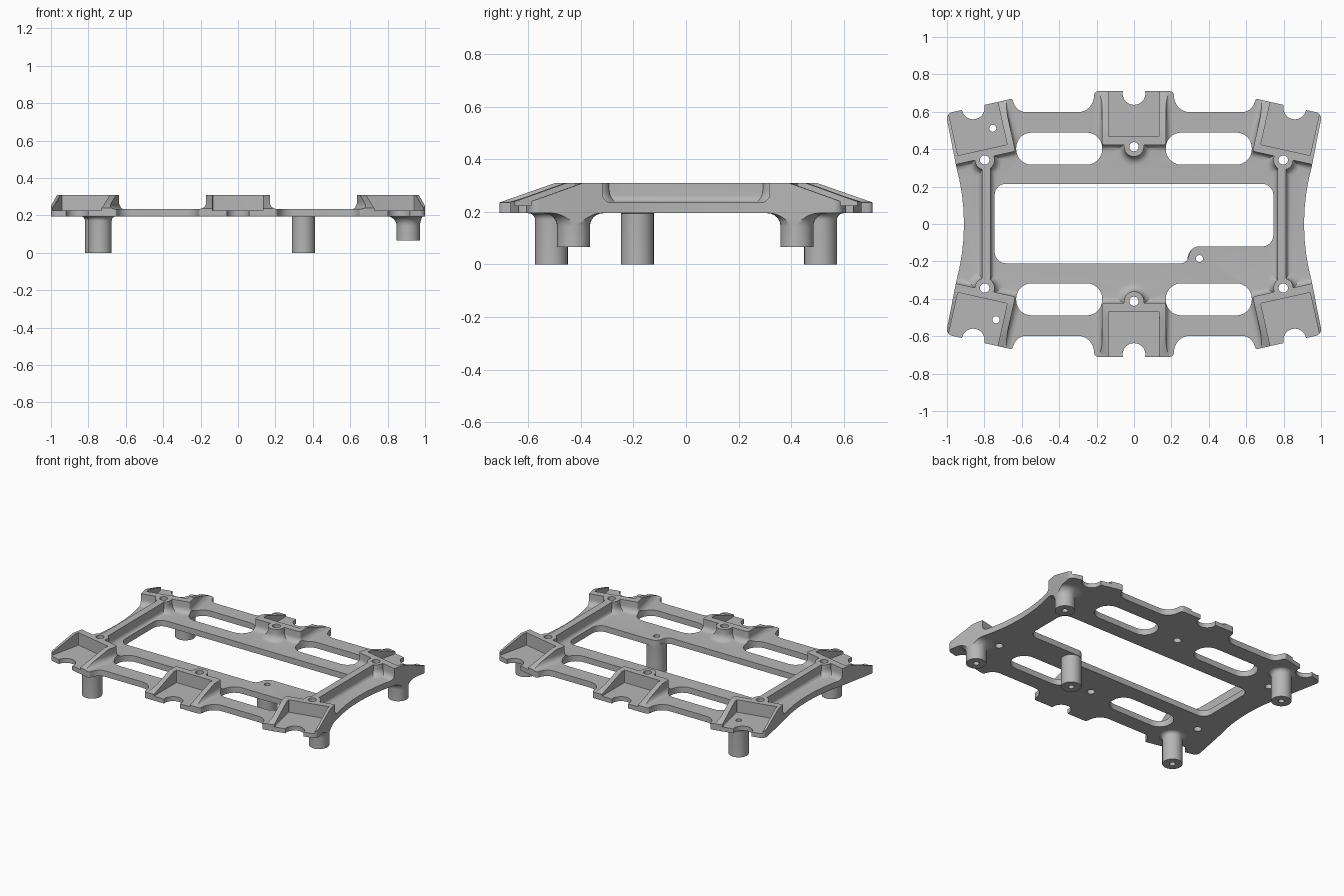
import bpy, bmesh, math
from mathutils import Vector, Matrix

old = bpy.data.objects.get("Cube")
if old:
    bpy.data.objects.remove(old, do_unlink=True)

BOTTOM, TOP, RIM = 0.195, 0.235, 0.31

metal = bpy.data.materials.new("plain_grey")
metal.use_nodes = True
GREY = (0.47, 0.47, 0.47, 1)
metal.diffuse_color = GREY
metal.node_tree.nodes["Principled BSDF"].inputs["Base Color"].default_value = GREY


def loft(name, rings, matrix=Matrix()):
    """Closed solid through matching rings of 3D points."""
    bm = bmesh.new()
    loops = [[bm.verts.new(p) for p in ring] for ring in rings]
    n = len(loops[0])
    for a, b in zip(loops, loops[1:]):
        for i in range(n):
            j = (i + 1) % n
            bm.faces.new((a[i], a[j], b[j], b[i]))
    bm.faces.new(loops[0])
    bm.faces.new(loops[-1])
    bm.transform(matrix)
    bmesh.ops.recalc_face_normals(bm, faces=bm.faces)
    mesh = bpy.data.meshes.new(name)
    bm.to_mesh(mesh)
    bm.free()
    mesh.materials.append(metal)
    ob = bpy.data.objects.new(name, mesh)
    bpy.context.collection.objects.link(ob)
    return ob


def prism(name, pts, z0, z1, matrix=Matrix()):
    return loft(name, [[(x, y, z) for x, y in pts] for z in (z0, z1)], matrix)


def rounded(corners, n=7):
    """Polygon of (x, y, radius) corners with the corners rounded."""
    out = []
    for i, (x, y, r) in enumerate(corners):
        p = Vector((x, y))
        if r == 0:
            out.append(p)
            continue
        a = (Vector(corners[i - 1][:2]) - p).normalized()
        b = (Vector(corners[(i + 1) % len(corners)][:2]) - p).normalized()
        theta = a.angle(b)
        c = p + (a + b).normalized() * r / math.sin(theta / 2)
        d, phi = r / math.tan(theta / 2), math.pi - theta
        s, e = p + a * d - c, p + b * d - c
        for k in range(n + 1):
            t = k / n
            out.append(c + (s * math.sin((1 - t) * phi) + e * math.sin(t * phi)) / math.sin(phi))
    return out


def box_ring(x0, x1, y0, y1, r):
    return rounded([(x0, y0, r), (x1, y0, r), (x1, y1, r), (x0, y1, r)])


def circle(x, y, r, n=32):
    return [(x + r * math.cos(math.tau * i / n), y + r * math.sin(math.tau * i / n)) for i in range(n)]


def flared(name, ring_at, base, end, root, fillet, matrix=Matrix()):
    """Solid from base to end whose foot spreads in a concave fillet."""
    s = 1 if end > base else -1
    steps = [(fillet, root)]
    for k in range(7):
        t = math.pi / 2 * k / 6
        steps.append((fillet * (1 - math.sin(t)), base + s * fillet * (1 - math.cos(t))))
    steps.append((0, end))
    return loft(name, [[(x, y, z) for x, y in ring_at(o)] for o, z in steps], matrix)


def boolean(target, tool, op, keep=False):
    mod = target.modifiers.new(op, 'BOOLEAN')
    mod.operation, mod.solver, mod.object = op, 'EXACT', tool
    bpy.context.view_layer.objects.active = target
    bpy.ops.object.modifier_apply(modifier=mod.name)
    if not keep:
        bpy.data.objects.remove(tool, do_unlink=True)


# Outer outline, one quarter mirrored to all four
quarter = [(0.21, 0.71, 0.02), (0.225, 0.598, 0.085), (0.625, 0.598, 0.07), (0.652, 0.67, 0.01),
           (1.006, 0.59, 0.035)]
quarter += [(0.909 + 0.042 * (y / 0.31) ** 2, y, 0) for y in (0.31, 0.24, 0.16, 0.08)]
half = quarter + [(0.909, 0, 0)] + [(x, -y, r) for x, y, r in reversed(quarter)]
outline = rounded(half + [(-x, y, r) for x, y, r in reversed(half)])
envelope = prism("outline_cutter", outline, -0.2, 0.6)
envelope.hide_render = True

frame = prism("mounting_frame", box_ring(-1.2, 1.2, -1, 1, 0.1), BOTTOM, TOP)

# Open pockets: three along the back, three along the front
pockets = []
for turn in (0, math.pi):
    for x, y, angle in ((0, 0.468, 0), (-0.81, 0.396, 12.5), (0.81, 0.396, -12.5)):
        pockets.append(Matrix.Rotation(turn, 4, 'Z') @ Matrix.Translation((x, y, 0))
                       @ Matrix.Rotation(math.radians(angle), 4, 'Z'))
for m in pockets:
    boolean(frame, flared("block", lambda o: box_ring(-0.17 - o, 0.17 + o, -0.045 - o, 0.45, 0.012 + o),
                          TOP, RIM, 0.215, 0.035, m), 'UNION')
    boolean(frame, flared("boss", lambda o: circle(0, -0.055, 0.053 + o),
                          TOP, RIM, 0.215, 0.045, m), 'UNION')

# Side ribs between the corner bosses
for x in (-0.79, 0.79):
    boolean(frame, flared("rib", lambda o: box_ring(x - 0.024 - o, x + 0.024 + o, -0.335, 0.335, 0.01),
                          TOP, RIM, 0.215, 0.03), 'UNION')

# Pocket floors, sloping wall tops, edge notches and boss holes
for m in pockets:
    boolean(frame, prism("cavity", box_ring(-0.135, 0.135, 0, 0.5, 0.004), 0.225, 0.6, m), 'DIFFERENCE')
    slope = [(-0.027, 0.33), (0.24, 0.2365), (0.5, 0.2365), (0.5, 0.6), (-0.027, 0.6)]
    wedge = loft("wedge", [[(u, v, z) for v, z in slope] for u in (-0.25, 0.25)], m)
    boolean(frame, wedge, 'DIFFERENCE')
boolean(frame, envelope, 'INTERSECT', keep=True)
for m in pockets:
    boolean(frame, prism("notch", circle(0, 0.23, 0.061), 0, 0.6, m), 'DIFFERENCE')
    boolean(frame, prism("hole", circle(0, -0.055, 0.025), 0, 0.6, m), 'DIFFERENCE')

# Long slots and the central window with its stepped corner
for sx in (-1, 1):
    for sy in (-1, 1):
        x, y = sx * 0.4, sy * 0.403
        boolean(frame, prism("slot", box_ring(x - 0.23, x + 0.23, y - 0.086, y + 0.086, 0.083), 0, 0.6), 'DIFFERENCE')
window = rounded([(-0.745, 0.215, 0.06), (0.745, 0.215, 0.06), (0.745, -0.12, 0.06),
                  (0.31, -0.12, 0.05), (0.28, -0.21, 0.04), (-0.745, -0.21, 0.06)])
boolean(frame, prism("window", window, 0, 0.6), 'DIFFERENCE')

# Posts below the frame: name, x, y, foot height, fillet
posts = [("front_right_post", -0.738, -0.512, 0, 0.025), ("back_right_post", -0.755, 0.512, 0, 0.025),
         ("middle_post", 0.35, -0.185, 0, 0.001),
         ("front_left_post", 0.91, -0.428, 0.066, 0.05), ("back_left_post", 0.91, 0.422, 0.066, 0.05)]
parts = [frame]
for name, x, y, foot, fillet in posts:
    post = flared(name, lambda o: circle(x, y, 0.0625 + o), BOTTOM, foot, 0.205, fillet)
    boolean(post, envelope, 'INTERSECT', keep=True)
    # Bores run right through under the long posts, blind in the short ones
    depth = 0.16 if foot else 0.6
    boolean(post, prism("bore", circle(x, y, 0.019, 20), -0.1, depth), 'DIFFERENCE')
    if not foot:
        boolean(frame, prism("bore", circle(x, y, 0.019, 20), -0.1, 0.6), 'DIFFERENCE')
    parts.append(post)
bpy.data.objects.remove(envelope, do_unlink=True)

# Smooth curved walls, keep edges crisp
bpy.ops.object.select_all(action='DESELECT')
for ob in parts:
    ob.select_set(True)
bpy.context.view_layer.objects.active = frame
bpy.ops.object.shade_smooth_by_angle(angle=math.radians(30))
